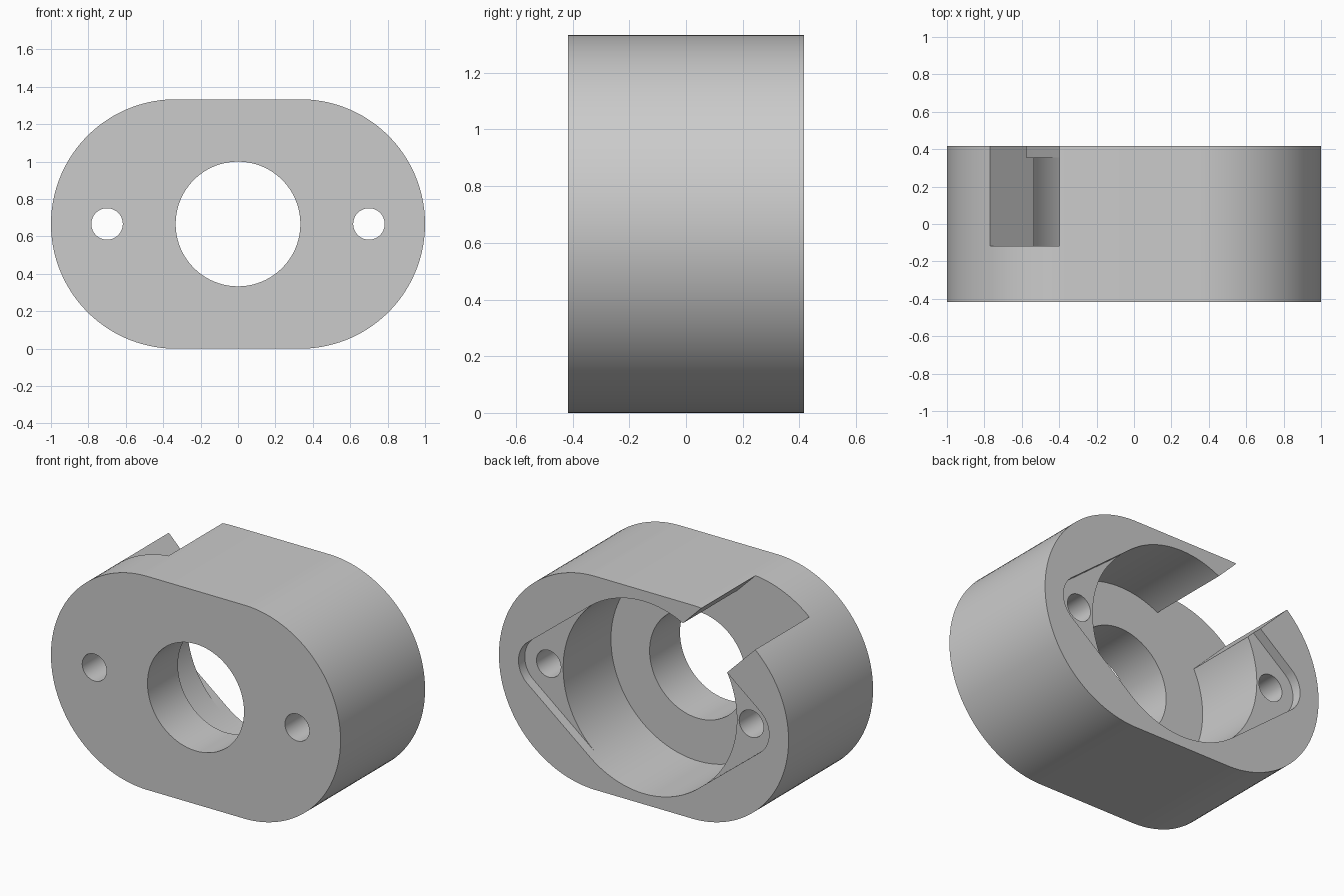
import bpy, bmesh, math

if "Cube" in bpy.data.objects:
    bpy.data.objects.remove(bpy.data.objects["Cube"], do_unlink=True)

MID = 2 / 3          # height of the centre axis
BACK = 0.4167        # half the depth
FLOOR = -0.117       # pocket floor
LEDGE = 0.355        # flange recess floor
STEPS = 128

grey = bpy.data.materials.new("light grey")
grey.use_nodes = True
colour = (0.6, 0.6, 0.6, 1)
grey.diffuse_color = colour
grey.node_tree.nodes["Principled BSDF"].inputs["Base Color"].default_value = colour


def prism(name, outline, y0, y1):
    """Extrude an x/z outline from y0 to y1."""
    bm = bmesh.new()
    face = bm.faces.new([bm.verts.new((x, y0, z + MID)) for x, z in outline])
    out = bmesh.ops.extrude_face_region(bm, geom=[face])
    verts = [g for g in out["geom"] if isinstance(g, bmesh.types.BMVert)]
    bmesh.ops.translate(bm, verts=verts, vec=(0, y1 - y0, 0))
    bmesh.ops.recalc_face_normals(bm, faces=bm.faces)
    mesh = bpy.data.meshes.new(name)
    bm.to_mesh(mesh)
    bm.free()
    mesh.materials.append(grey)
    obj = bpy.data.objects.new(name, mesh)
    bpy.context.collection.objects.link(obj)
    return obj


def hull(*circles):
    """Outline wrapped around circles given as (centre x, radius)."""
    points = []
    for i in range(STEPS):
        a = (i + 0.5) * math.tau / STEPS
        cx, r = max(circles, key=lambda c: c[0] * math.cos(a) + c[1])
        points.append((cx + r * math.cos(a), r * math.sin(a)))
    return points


def turned_box(u0, u1, half):
    """Rectangle reaching outward along the upper right-hand diagonal."""
    k = math.sqrt(0.5)
    corners = [(u0, -half), (u1, -half), (u1, half), (u0, half)]
    return [((v - u) * k, (v + u) * k) for u, v in corners]


# Rounded housing block
body = prism("housing", hull((-1 / 3, MID), (1 / 3, MID)), -BACK, BACK)

# Bore, pocket, flange recess, cable slot and screw holes
cutters = [
    prism("bore_cutter", hull((0, 1 / 3)), -1, 1),
    prism("pocket_cutter", hull((0, 0.6)), FLOOR, 1),
    prism("recess_cutter", hull((-0.7, 0.165), (0, 0.6), (0.7, 0.165)), LEDGE, 1),
    prism("slot_cutter", turned_box(0.45, 1.3, 0.1875), FLOOR, 1),
]
for side in (-1, 1):
    cutters.append(prism("screw_hole_cutter", hull((side * 0.7, 0.084)), -1, 1))

bpy.context.view_layer.objects.active = body
for cutter in cutters:
    cutter.hide_render = True
    mod = body.modifiers.new(cutter.name, "BOOLEAN")
    mod.operation = "DIFFERENCE"
    mod.solver = "EXACT"
    mod.object = cutter
    bpy.ops.object.modifier_apply(modifier=mod.name)
    bpy.data.objects.remove(cutter, do_unlink=True)

# Smooth round walls with crisp rims
bpy.ops.object.select_all(action="DESELECT")
body.select_set(True)
bpy.ops.object.shade_smooth_by_angle(angle=math.radians(25))
